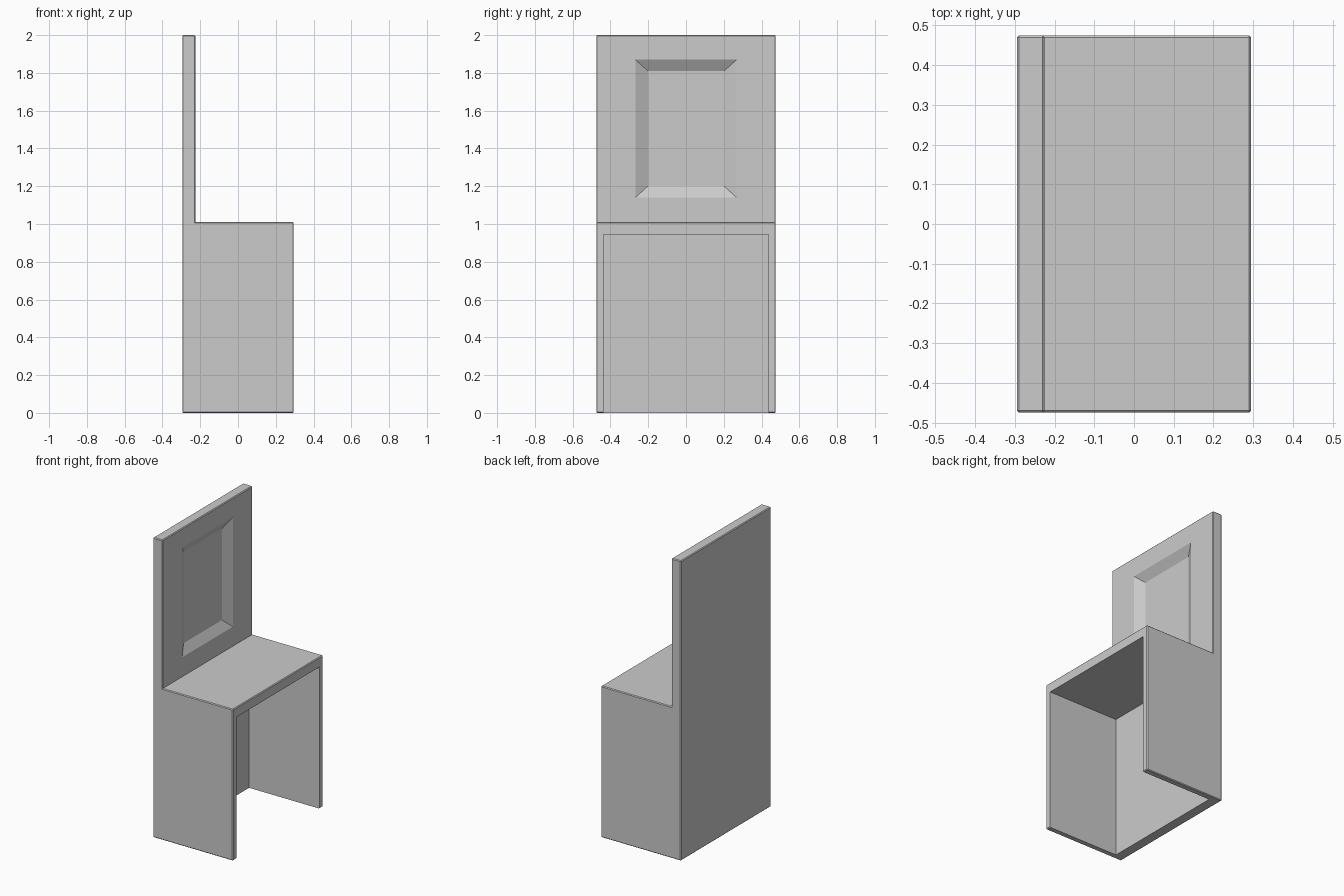
import bpy, bmesh

if "Cube" in bpy.data.objects:
    bpy.data.objects.remove(bpy.data.objects["Cube"])

X, Y, BACK = 0.295, 0.475, -0.225   # half depth, half width, front of backrest
SEAT = 1.01


def make(name, bm):
    bmesh.ops.recalc_face_normals(bm, faces=bm.faces)
    me = bpy.data.meshes.new(name)
    bm.to_mesh(me)
    bm.free()
    ob = bpy.data.objects.new(name, me)
    bpy.context.collection.objects.link(ob)
    return ob


def loft(bm, a, b):
    # closed solid between two matching outlines
    va, vb = [bm.verts.new(p) for p in a], [bm.verts.new(p) for p in b]
    n = len(va)
    bm.faces.new(va)
    bm.faces.new(vb[::-1])
    for i in range(n):
        bm.faces.new((va[i], vb[i], vb[(i + 1) % n], va[(i + 1) % n]))
    bmesh.ops.recalc_face_normals(bm, faces=bm.faces)


def rect(x, y, z0, z1):
    return [(x, -y, z0), (x, y, z0), (x, y, z1), (x, -y, z1)]


# chair body: L-shaped side profile with softened outer edges
bm = bmesh.new()
profile = [(-X, 0), (X, 0), (X, SEAT), (BACK, SEAT), (BACK, 2), (-X, 2)]
loft(bm, [(x, -Y, z) for x, z in profile], [(x, Y, z) for x, z in profile])
bm.normal_update()
outer = [e for e in bm.edges
         if not all(abs(v.co.x - BACK) < 1e-4 and abs(v.co.z - SEAT) < 1e-4 for v in e.verts)]
outer = [e for e in outer
         if not any(abs(v.co.x - BACK) < 1e-4 and abs(v.co.z - SEAT) < 1e-4 for v in e.verts)
         or abs(abs(e.verts[0].co.y + e.verts[1].co.y) - 2 * Y) < 1e-4]
bmesh.ops.bevel(bm, geom=outer, offset=0.005, offset_type='OFFSET', segments=1,
                affect='EDGES', profile=0.5)
chair = make("chair", bm)

# hollow under the seat, open at the front and bottom
bm = bmesh.new()
loft(bm, rect(BACK, 0.438, -0.1, 0.945), rect(X + 0.1, 0.438, -0.1, 0.945))
leg_space = make("leg_space_cutter", bm)

# sloped recess in the backrest, its slope carried on past the surface
bm = bmesh.new()
loft(bm, rect(BACK - 0.035, 0.202, 1.20, 1.81), rect(BACK + 0.035, 0.334, 1.08, 1.93))
recess = make("backrest_recess_cutter", bm)

for cutter in (leg_space, recess):
    m = chair.modifiers.new(cutter.name, 'BOOLEAN')
    m.operation = 'DIFFERENCE'
    m.solver = 'EXACT'
    m.object = cutter
    cutter.hide_render = True
    cutter.hide_set(True)
